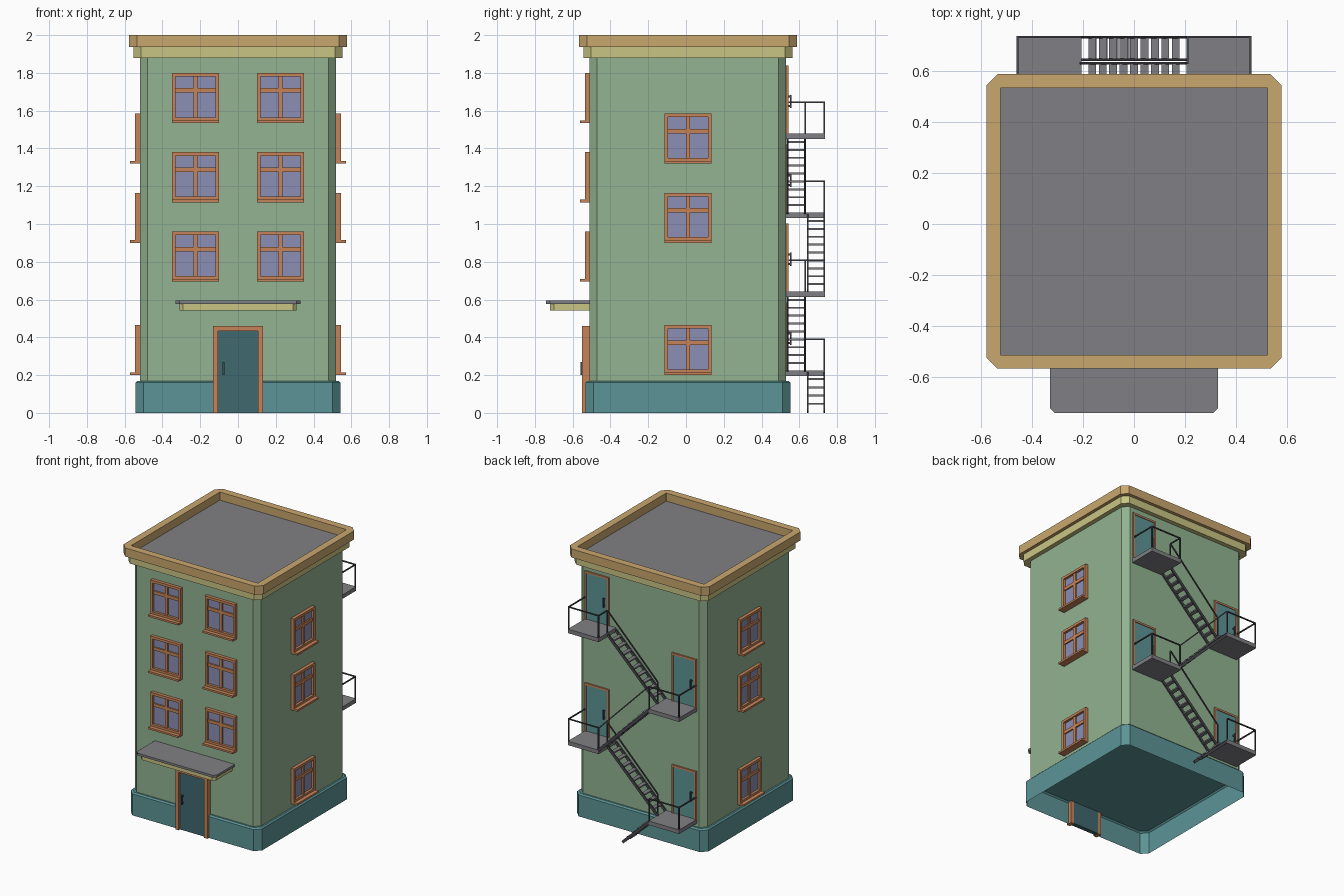
import bpy, bmesh, math
from mathutils import Matrix, Vector

if "Cube" in bpy.data.objects:
    bpy.data.objects.remove(bpy.data.objects["Cube"])


def material(name, hexcode):
    def lin(c):
        return c / 12.92 if c <= 0.04045 else ((c + 0.055) / 1.055) ** 2.4
    m = bpy.data.materials.new(name)
    m.diffuse_color = [lin(int(hexcode[i:i + 2], 16) / 255) for i in (0, 2, 4)] + [1]
    m.use_nodes = True
    m.node_tree.nodes["Principled BSDF"].inputs["Base Color"].default_value = m.diffuse_color
    return m


GREEN = material("wall green", "92B391")
TEAL = material("teal", "5C9496")
DARK_TEAL = material("dark teal", "40686F")
ORANGE = material("frame orange", "C6845A")
GLASS = material("glass lavender", "8B8FB3")
GREY = material("slab grey", "808085")
METAL = material("dark metal", "4A4A50")
GOLD = material("parapet gold", "C9A76E")
YELLOW = material("cornice yellow", "C9C584")

CY = 0.01      # building centre in y
HALF = 0.52    # half width of the walls


def finish(name, bm, mat):
    bmesh.ops.recalc_face_normals(bm, faces=bm.faces)
    me = bpy.data.meshes.new(name)
    bm.to_mesh(me)
    bm.free()
    me.materials.append(mat)
    ob = bpy.data.objects.new(name, me)
    bpy.context.collection.objects.link(ob)
    return ob


def add_box(bm, x0, x1, y0, y1, z0, z1, mtx=Matrix()):
    size = Matrix.Diagonal((x1 - x0, y1 - y0, z1 - z0, 1))
    mid = Matrix.Translation(((x0 + x1) / 2, (y0 + y1) / 2, (z0 + z1) / 2))
    bmesh.ops.create_cube(bm, size=1, matrix=mtx @ mid @ size)


def boxes(name, mat, items, mtx=Matrix()):
    bm = bmesh.new()
    for b in items:
        add_box(bm, *b, mtx)
    return finish(name, bm, mat)


def add_beam(bm, a, b, w, h):
    """Straight bar from a to b, w wide and h deep."""
    a, b = Vector(a), Vector(b)
    d = b - a
    rot = d.to_track_quat('X', 'Z').to_matrix().to_4x4()
    m = Matrix.Translation((a + b) / 2) @ rot
    bmesh.ops.create_cube(bm, size=1, matrix=m @ Matrix.Diagonal((d.length, w, h, 1)))


def loft(name, mat, sections, cap_top=False, close=False):
    """Chamfered squares (half size, chamfer, z) joined in order."""
    bm = bmesh.new()
    rings = []
    for h, c, z in sections:
        k = h - c
        pts = [(k, -h), (h, -k), (h, k), (k, h), (-k, h), (-h, k), (-h, -k), (-k, -h)]
        rings.append([bm.verts.new((x, y + CY, z)) for x, y in pts])
    pairs = list(zip(rings, rings[1:])) + ([(rings[-1], rings[0])] if close else [])
    for lo, hi in pairs:
        for i in range(8):
            j = (i + 1) % 8
            bm.faces.new((lo[i], lo[j], hi[j], hi[i]))
    if cap_top:
        bm.faces.new(rings[-1])
    return finish(name, bm, mat)


# Main masses: plinth is open underneath
loft("plinth", TEAL, [(0.542, 0.042, 0), (0.542, 0.042, 0.16), (0.532, 0.04, 0.17)], cap_top=True)
loft("walls", GREEN, [(HALF, 0.04, 0.17), (HALF, 0.04, 1.9)])
loft("cornice", YELLOW, [(0.515, 0.04, 1.88), (0.553, 0.04, 1.88), (0.553, 0.04, 1.938)])
loft("parapet", GOLD, [(0.523, 0.001, 1.936), (0.577, 0.042, 1.936),
                       (0.577, 0.042, 2.0), (0.523, 0.001, 2.0)], close=True)
boxes("roof", GREY, [(-0.524, 0.524, CY - 0.524, CY + 0.524, 1.92, 1.94)])


def on_wall(angle, u, z):
    """Local frame on a wall: x along it, -y outwards."""
    return (Matrix.Translation((0, CY, 0)) @ Matrix.Rotation(math.radians(angle), 4, 'Z')
            @ Matrix.Translation((u, -HALF, z)))


# Windows
def window(name, mtx):
    w, h = 0.125, 0.265
    boxes(name + "_frame", ORANGE, [
        (-w, -w + 0.019, -0.024, 0, 0, h), (w - 0.019, w, -0.024, 0, 0, h),
        (-w + 0.019, w - 0.019, -0.024, 0, h - 0.019, h),
        (-w + 0.019, w - 0.019, -0.024, 0, 0.014, 0.03),
        (-w, w, -0.052, 0, 0, 0.014),
        (-0.011, 0.011, -0.016, 0, 0.03, h - 0.019),
        (-w + 0.019, w - 0.019, -0.016, 0, 0.16, 0.184)], mtx)
    boxes(name + "_glass", GLASS, [(-w + 0.01, w - 0.01, -0.006, 0, 0.01, h - 0.01)], mtx)


for z in (0.695, 1.115, 1.535):
    for u in (-0.225, 0.225):
        window("front_window", on_wall(0, u, z))
for z in (0.20, 0.90, 1.32):
    window("right_window", on_wall(90, 0, z))
    window("left_window", on_wall(-90, 0, z))


# Doors
def door(name, mtx, w, h, t, out, back, leaf_out, leaf_mat, hx, hz):
    boxes(name + "_frame", ORANGE, [(-w, -w + t, -out, back, 0, h), (w - t, w, -out, back, 0, h),
                                    (-w + t, w - t, -out, back, h - t, h)], mtx)
    boxes(name + "_leaf", leaf_mat, [(-w + t, w - t, -leaf_out, back, 0.002, h - t)], mtx)
    f = leaf_out
    boxes(name + "_handle", METAL, [(hx - 0.005, hx + 0.005, -f - 0.022, -f - 0.013, hz - 0.035, hz + 0.035),
                                    (hx - 0.004, hx + 0.004, -f - 0.013, -f, hz + 0.02, hz + 0.03),
                                    (hx - 0.004, hx + 0.004, -f - 0.013, -f, hz - 0.03, hz - 0.02)], mtx)


door("front_door", on_wall(0, 0, 0), 0.132, 0.46, 0.027, 0.04, 0.005, 0.026, DARK_TEAL, -0.077, 0.235)

# Entrance canopy with clipped front corners
for name, mat, w, y, z0, z1 in (("canopy_slab", GREY, 0.33, -0.74, 0.577, 0.594),
                                ("canopy_base", YELLOW, 0.31, -0.72, 0.541, 0.577)):
    bm = bmesh.new()
    pts = [(-w, -0.51), (-w, y + 0.02), (-w + 0.02, y), (w - 0.02, y), (w, y + 0.02), (w, -0.51)]
    face = bm.faces.new([bm.verts.new((a, b, z0)) for a, b in pts])
    new = bmesh.ops.extrude_face_region(bm, geom=[face])["geom"]
    bmesh.ops.translate(bm, verts=[v for v in new if isinstance(v, bmesh.types.BMVert)], vec=(0, 0, z1 - z0))
    bm.faces.new([v for v in face.verts]) if not face.is_valid else None
    finish(name, bm, mat)

# Fire escape
Y0, YM, Y1 = 0.53, 0.635, 0.737
LEVELS = [0.225 + 0.418 * i for i in range(4)]
RAIL = 0.165
XI, XO = 0.205, 0.46


def flight(name, xt, zt, xb, zb, y0, y1, n, handrail):
    bm = bmesh.new()
    for y in (y0 + 0.005, y1 - 0.005):
        add_beam(bm, (xt, y, zt - 0.015), (xb, y, zb), 0.009, 0.02)
    if handrail:
        y = y1 - 0.004
        add_beam(bm, (xt, y, zt + RAIL), (xb, y, zb + RAIL), 0.008, 0.008)
    finish(name + "_stringers", bm, METAL)
    treads = []
    for i in range(1, n + 1):
        f = i / (n + 1)
        x, z = xt + (xb - xt) * f, zt + (zb - zt) * f
        treads.append((x - 0.015, x + 0.015, y0 + 0.008, y1 - 0.008, z - 0.008, z + 0.002))
    boxes(name + "_treads", GREY, treads)


for i, z in enumerate(LEVELS):
    s = -1 if i % 2 == 0 else 1
    xa, xb = sorted((s * XI, s * XO))
    boxes("platform", GREY, [(xa, xb, Y0 - 0.01, Y1, z - 0.03, z)])
    door("back_door", on_wall(180, -s * 0.36, z), 0.1, 0.36, 0.014, 0.012, 0.0, 0.007, TEAL, 0.065, 0.17)
    # Platform railing
    bm = bmesh.new()
    t, zr, ye = 0.004, z + RAIL, Y1 - 0.004
    xo, xi = s * (XO - t), s * (XI + t)
    for x, y in ((xo, ye), (xi, ye), (xi, YM - t)):
        add_box(bm, x - t, x + t, y - t, y + t, z, zr)
    add_beam(bm, (xo, Y0, zr), (xo, Y1, zr), 0.008, 0.008)
    add_beam(bm, (xo, ye, zr), (xi, ye, zr), 0.008, 0.008)
    if i == 3:
        add_beam(bm, (xi, YM - t, zr), (xi, Y1, zr), 0.008, 0.008)
    finish("platform_railing", bm, METAL)
    # Flight leading down from this platform
    ya, yb = (YM + 0.004, Y1) if s < 0 else (Y0 + 0.002, YM)
    if i:
        flight("stair", s * XI, z, -s * XI, LEVELS[i - 1], ya, yb, 9, True)
    else:
        flight("ground_stair", s * XI, z, 0.01, 0.008, ya, yb, 4, False)
